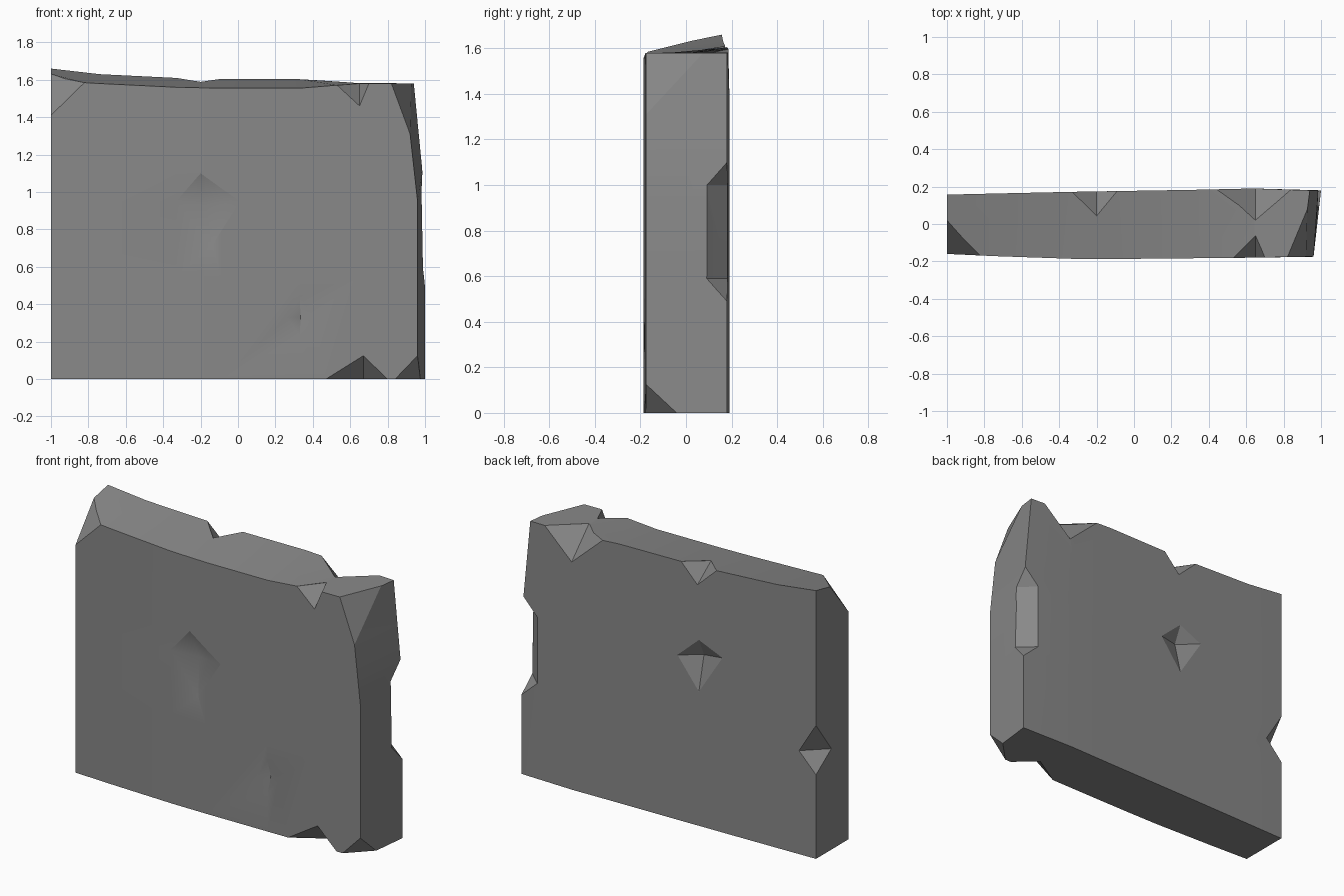
import bpy, bmesh
from mathutils import Vector

if "Cube" in bpy.data.objects:
    bpy.data.objects.remove(bpy.data.objects["Cube"])

stone = bpy.data.materials.new("grey stone")
stone.diffuse_color = (0.25, 0.25, 0.25, 1)
stone.use_nodes = True
stone.node_tree.nodes["Principled BSDF"].inputs["Base Color"].default_value = stone.diffuse_color


def lerp(x, table):
    """Piecewise linear lookup in a list of (key, value) pairs."""
    for (a, va), (b, vb) in zip(table, table[1:]):
        if x <= b:
            return va + (vb - va) * max(0, x - a) / (b - a)
    return table[-1][1]


# Profiles of the slab: depth and top height along x, right end along z
COLS = [-1, -0.74, -0.33, -0.09, 0.33, 0.64, 1.0]
ROWS = [0, 0.55, 0.95, 1.12, 1.31]
FRONT_Y = list(zip(COLS, [-0.16, -0.172, -0.186, -0.187, -0.183, -0.18, -0.175]))
BACK_Y = list(zip(COLS, [0.157, 0.163, 0.172, 0.176, 0.183, 0.19, 0.18]))
FRONT_TOP = list(zip(COLS, [1.595, 1.58, 1.56, 1.555, 1.555, 1.58, 1.58]))
BACK_TOP = list(zip(COLS, [1.66, 1.63, 1.61, 1.605, 1.603, 1.585, 1.58]))
FRONT_END = [(0, 0.96), (0.95, 0.96), (1.31, 0.92), (1.58, 0.895)]
BACK_END = [(0, 1.0), (0.55, 1.0), (1.12, 0.985), (1.58, 0.94)]

# Slab body
bm = bmesh.new()


def sheet(ys, tops, ends):
    grid = []
    for c in COLS:
        col = []
        for z in ROWS + [lerp(c, tops)]:
            x = lerp(z, ends) if c == 1.0 else c
            col.append(bm.verts.new((x, lerp(c, ys), z)))
        grid.append(col)
    for a, b in zip(grid, grid[1:]):
        for k in range(len(ROWS)):
            bm.faces.new((a[k], b[k], b[k + 1], a[k + 1]))
    return grid


front = sheet(FRONT_Y, FRONT_TOP, FRONT_END)
back = sheet(BACK_Y, BACK_TOP, BACK_END)
for i in range(len(COLS) - 1):
    for k in (0, -1):
        bm.faces.new((front[i][k], front[i + 1][k], back[i + 1][k], back[i][k]))
for i in (0, -1):
    for k in range(len(ROWS)):
        bm.faces.new((front[i][k], front[i][k + 1], back[i][k + 1], back[i][k]))
bmesh.ops.recalc_face_normals(bm, faces=bm.faces)
mesh = bpy.data.meshes.new("stone_slab")
bm.to_mesh(mesh)
bm.free()
mesh.materials.append(stone)
slab = bpy.data.objects.new("stone_slab", mesh)
bpy.context.collection.objects.link(slab)

cutters = []


def chip(points, outside):
    """Cut away the convex hull of the chip outline and an outside point."""
    b = bmesh.new()
    for p in points + [outside]:
        b.verts.new(p)
    bmesh.ops.convex_hull(b, input=b.verts)
    bmesh.ops.recalc_face_normals(b, faces=b.faces)
    m = bpy.data.meshes.new("chip_cutter")
    b.to_mesh(m)
    b.free()
    m.materials.append(stone)
    ob = bpy.data.objects.new("chip_cutter", m)
    ob.hide_render = True
    bpy.context.collection.objects.link(ob)
    mod = slab.modifiers.new("chip", 'BOOLEAN')
    mod.operation = 'DIFFERENCE'
    mod.solver = 'EXACT'
    mod.object = ob
    cutters.append(ob)


def corner(a, b, c, tip):
    """Slice off a corner through three points."""
    mid = (Vector(a) + Vector(b) + Vector(c)) / 3
    chip([a, b, c], mid + (Vector(tip) - mid) * 2.5)


def pit(outline, centre, ys, depth):
    """Shallow hollow in the front or back face."""
    side = -1 if ys is FRONT_Y else 1
    x, z = centre
    y = lerp(x, ys)
    pts = [(px, lerp(px, ys), pz) for px, pz in outline]
    chip(pts + [(x, y - side * depth, z)], (x, y + side * 0.15, z))


# Broken corners
corner((-1, -0.16, 1.41), (-0.82, -0.169, 1.585), (-1, 0.02, 1.632), (-1, -0.16, 1.595))
corner((0.82, -0.177, 1.58), (0.92, -0.175, 1.31), (0.927, 0.08, 1.58), (0.895, -0.175, 1.58))
corner((0.84, -0.177, 0), (0.96, -0.175, 0.125), (0.975, -0.04, 0), (0.96, -0.175, 0))

# Notches in the top edges
chip([(-0.33, 0.172, 1.61), (-0.09, 0.176, 1.605), (-0.2, 0.04, 1.587),
      (-0.2, 0.174, 1.488)], (-0.2, 0.35, 1.8))
chip([(0.44, 0.186, 1.597), (0.84, 0.184, 1.582), (0.65, 0.02, 1.582),
      (0.65, 0.19, 1.408)], (0.65, 0.4, 1.8))
chip([(0.53, -0.181, 1.571), (0.70, -0.179, 1.58), (0.65, -0.06, 1.58),
      (0.65, -0.18, 1.46)], (0.63, -0.35, 1.75))

# Notch in the bottom front edge
chip([(0.47, -0.182, 0), (0.80, -0.178, 0), (0.67, -0.18, 0.125),
      (0.67, -0.06, 0)], (0.66, -0.35, -0.2))

# Notches in the upright back edges
chip([(0.89, 0.183, 1.0), (0.89, 0.183, 0.59), (0.983, 0.09, 1.0), (0.99, 0.09, 0.59),
      (0.986, 0.18, 1.1), (1.0, 0.18, 0.49)], (1.15, 0.35, 0.8))
chip([(-1, 0.157, 0.826), (-1, 0.157, 0.52), (-0.885, 0.16, 0.64),
      (-1, 0.007, 0.625)], (-1.2, 0.36, 0.66))

# Pits in the faces
pit([(-0.2, 1.10), (-0.33, 0.95), (-0.14, 0.71), (0.01, 0.95)], (-0.17, 0.93), FRONT_Y, 0.05)
pit([(0.33, 0.44), (0.265, 0.33), (0.33, 0.23), (0.405, 0.33)], (0.335, 0.33), FRONT_Y, 0.025)
pit([(-0.21, 1.15), (-0.37, 1.08), (-0.21, 0.83), (-0.065, 1.02)], (-0.21, 1.04), BACK_Y, 0.05)

# Apply the cuts, remove the cutters, smooth the gentle bends
bpy.context.view_layer.update()
result = bpy.data.meshes.new_from_object(slab.evaluated_get(bpy.context.evaluated_depsgraph_get()))
slab.modifiers.clear()
slab.data = result
for ob in cutters:
    bpy.data.objects.remove(ob)
bpy.context.view_layer.objects.active = slab
slab.select_set(True)
bpy.ops.object.shade_smooth_by_angle()
